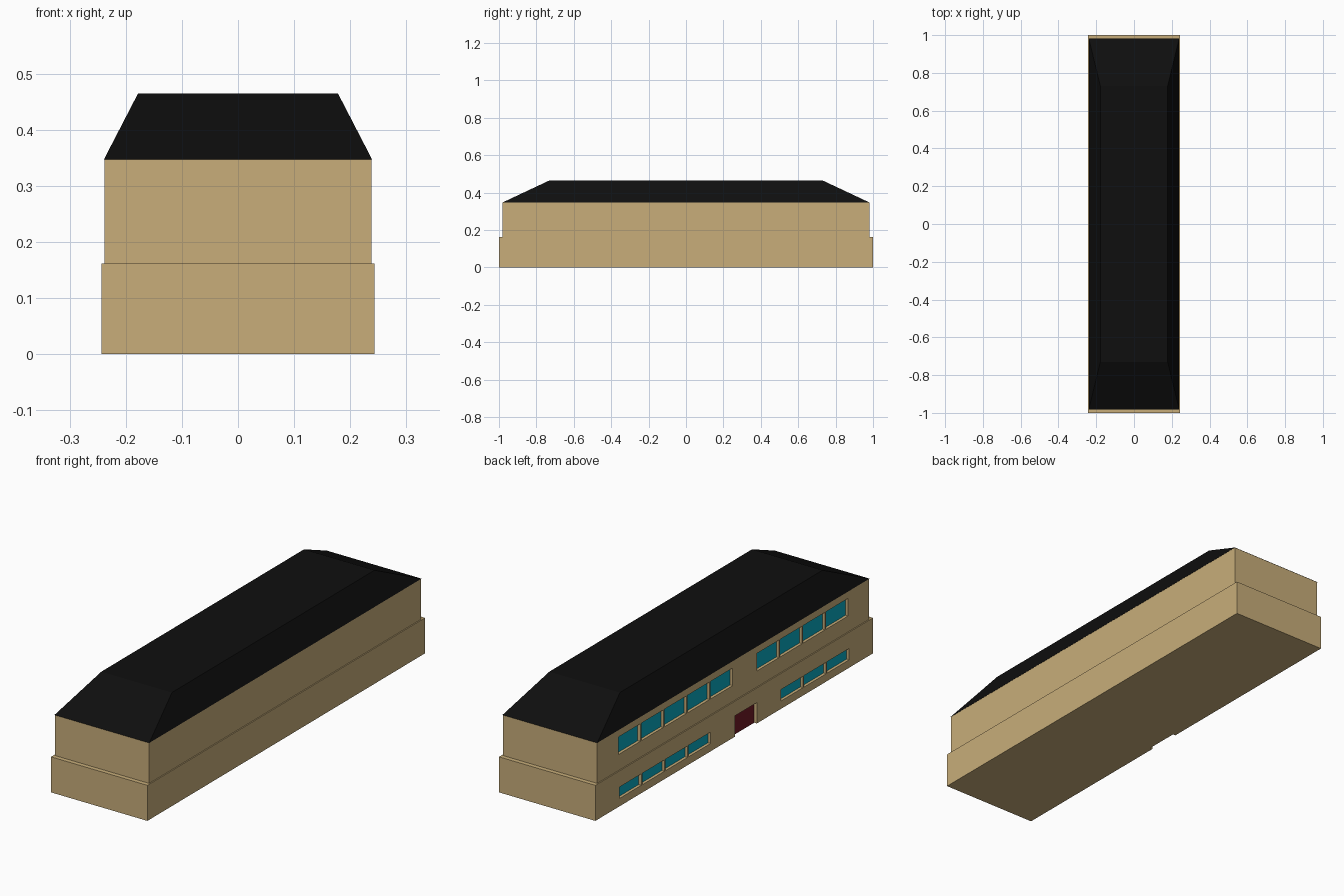
import bpy, bmesh

if "Cube" in bpy.data.objects:
    bpy.data.objects.remove(bpy.data.objects["Cube"])

def material(name, rgb):
    m = bpy.data.materials.new(name)
    m.diffuse_color = (*rgb, 1)
    m.use_nodes = True
    m.node_tree.nodes["Principled BSDF"].inputs["Base Color"].default_value = m.diffuse_color
    return m

TAN = material("tan wall", (0.578, 0.423, 0.195))
BLACK = material("black roof", (0.0045, 0.0045, 0.0045))
TEAL = material("teal glass", (0.003, 0.40, 0.53))
RED = material("dark red door", (0.16, 0.011, 0.018))

PITCH = 0.1665          # width of one facade bay
START = 0.832           # back edge of the first bay
GAP = 0.004             # half pier between windows
DEPTH = 0.013           # recess depth

def add_box(bm, x0, x1, y0, y1, z0, z1, top=None):
    """Box, optionally with its top half-size (tx, ty) for a hipped shape."""
    verts = bmesh.ops.create_cube(bm, size=1)["verts"]
    for v in verts:
        high = v.co.z > 0
        v.co.x = x1 if v.co.x > 0 else x0
        v.co.y = y1 if v.co.y > 0 else y0
        v.co.z = z1 if high else z0
        if high and top:
            v.co.x = top[0] if v.co.x > 0 else -top[0]
            v.co.y = top[1] if v.co.y > 0 else -top[1]

def make_object(name, bm, mats):
    bmesh.ops.recalc_face_normals(bm, faces=bm.faces)
    me = bpy.data.meshes.new(name)
    bm.to_mesh(me)
    bm.free()
    for m in mats:
        me.materials.append(m)
    ob = bpy.data.objects.new(name, me)
    bpy.context.collection.objects.link(ob)
    return ob

def storey(name, hx, hy, z0, z1, bays, sill, head, door_bay=None):
    """Wall block with recessed windows (and a door) on the -x side."""
    bm = bmesh.new()
    add_box(bm, -hx, hx, -hy, hy, z0, z1)
    wall = make_object(name, bm, [TAN, TEAL, RED])

    # Cutter: one block per opening
    cut = bmesh.new()
    openings = [(b, sill, head) for b in bays]
    if door_bay is not None:
        openings.append((door_bay, -0.05, 0.095))
    for bay, lo, hi in openings:
        y1 = START - bay * PITCH
        add_box(cut, -hx - 0.05, -hx + DEPTH, y1 - PITCH + GAP, y1 - GAP, lo, hi)
    cutter = make_object(name + "_cutter", cut, [TAN])
    cutter.hide_render = True

    mod = wall.modifiers.new("openings", 'BOOLEAN')
    mod.operation, mod.solver, mod.object = 'DIFFERENCE', 'EXACT', cutter
    bpy.context.view_layer.objects.active = wall
    bpy.ops.object.modifier_apply(modifier=mod.name)
    bpy.data.objects.remove(cutter)

    # Recessed faces become glass, or the door in its own bay
    for p in wall.data.polygons:
        p.material_index = 0
        if p.normal.x < -0.9 and p.center.x > -hx + DEPTH / 2:
            bay = int((START - p.center.y) / PITCH)
            p.material_index = 2 if bay == door_bay else 1

# Ground floor with door, and slightly narrower upper floor
storey("ground_floor", 0.243, 1.0, 0.0, 0.162, [0, 1, 2, 3, 7, 8, 9], 0.036, 0.088, 5)
storey("upper_floor", 0.238, 0.98, 0.162, 0.347, [0, 1, 2, 3, 4, 6, 7, 8, 9], 0.235, 0.315)

# Flat-topped hipped roof
bm = bmesh.new()
add_box(bm, -0.239, 0.239, -0.981, 0.981, 0.347, 0.465, top=(0.178, 0.73))
make_object("roof", bm, [BLACK])
